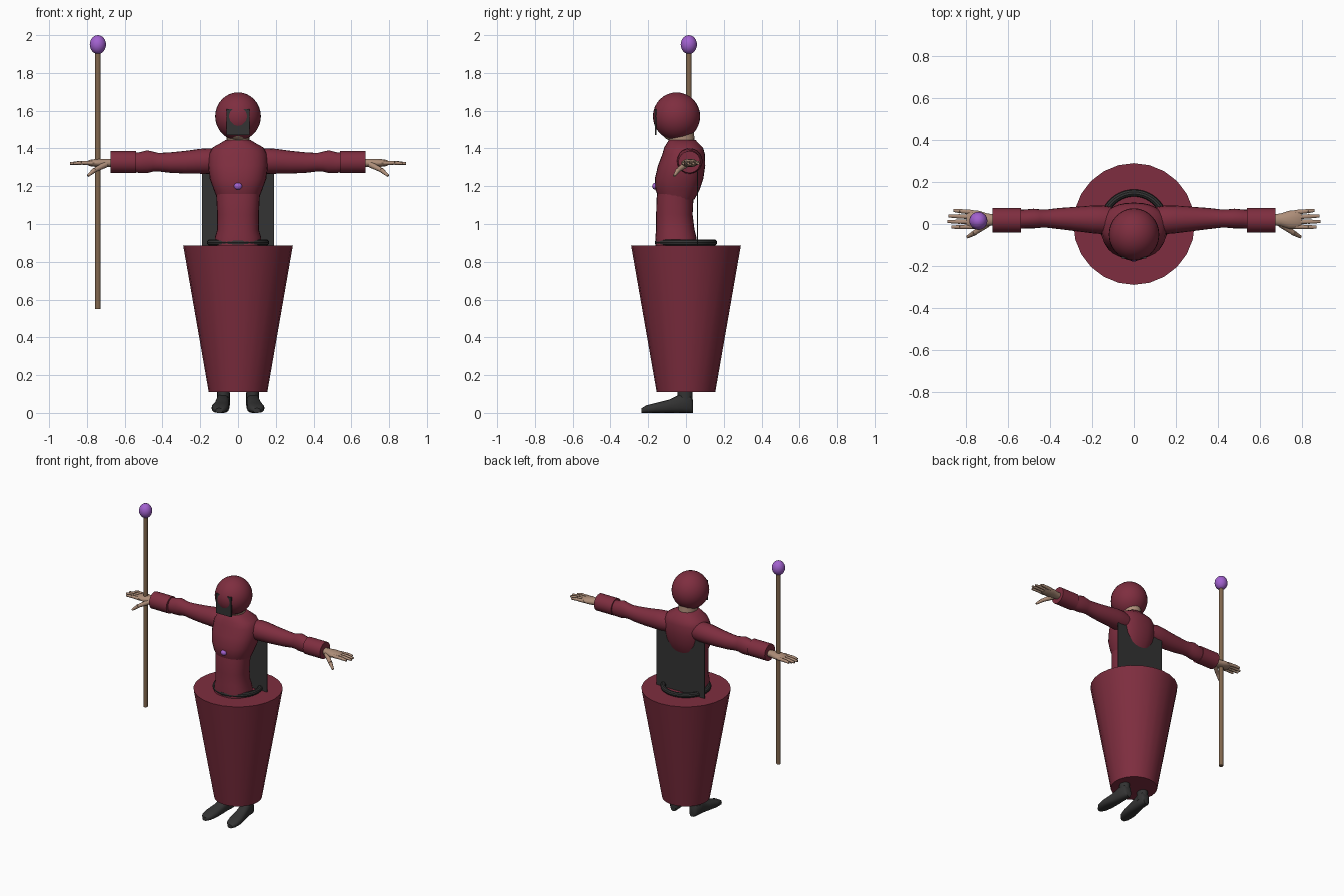
import bpy, bmesh, math
from mathutils import Vector

if "Cube" in bpy.data.objects:
    bpy.data.objects.remove(bpy.data.objects["Cube"])


def material(name, rgb):
    m = bpy.data.materials.new(name)
    m.use_nodes = True
    m.diffuse_color = (*rgb, 1)
    m.node_tree.nodes["Principled BSDF"].inputs["Base Color"].default_value = (*rgb, 1)
    return m


RED = material("dark red cloth", (0.21, 0.027, 0.05))
DARK = material("charcoal", (0.033, 0.033, 0.033))
SKIN = material("skin", (0.42, 0.27, 0.19))
WOOD = material("brown wood", (0.22, 0.135, 0.075))
PURPLE = material("purple gem", (0.36, 0.12, 0.62))


def finish(name, bm, mat, angle=50):
    bmesh.ops.recalc_face_normals(bm, faces=bm.faces)
    me = bpy.data.meshes.new(name)
    bm.to_mesh(me)
    bm.free()
    ob = bpy.data.objects.new(name, me)
    bpy.context.collection.objects.link(ob)
    me.materials.append(mat)
    bpy.ops.object.select_all(action="DESELECT")
    ob.select_set(True)
    bpy.context.view_layer.objects.active = ob
    bpy.ops.object.shade_smooth_by_angle(angle=math.radians(angle))
    return ob


def loft(name, mat, axis, rings, sides=20, power=1.0, angle=50):
    """Rings of (position, centre a, centre b, radius a, radius b) along an axis."""
    bm = bmesh.new()
    loops = []
    for pos, ca, cb, ra, rb in rings:
        loop = []
        for i in range(sides):
            t = math.tau * i / sides
            c, s = math.cos(t), math.sin(t)
            co = [ca + ra * math.copysign(abs(c) ** power, c),
                  cb + rb * math.copysign(abs(s) ** power, s)]
            co.insert(axis, pos)
            loop.append(bm.verts.new(co))
        loops.append(loop)
    for a, b in zip(loops, loops[1:]):
        for i in range(sides):
            j = (i + 1) % sides
            bm.faces.new((a[i], a[j], b[j], b[i]))
    bm.faces.new(loops[0])
    bm.faces.new(loops[-1])
    return finish(name, bm, mat, angle)


def ball(name, mat, centre, radii, segs=32):
    bm = bmesh.new()
    bmesh.ops.create_uvsphere(bm, u_segments=segs, v_segments=segs // 2, radius=1)
    bmesh.ops.scale(bm, vec=radii, verts=bm.verts)
    bmesh.ops.translate(bm, vec=centre, verts=bm.verts)
    return finish(name, bm, mat)


def rod(name, mat, start, end, r1, r2, sides=10):
    start, end = Vector(start), Vector(end)
    d = end - start
    bm = bmesh.new()
    bmesh.ops.create_cone(bm, cap_ends=True, segments=sides, radius1=r1, radius2=r2, depth=d.length)
    bmesh.ops.rotate(bm, matrix=d.to_track_quat("Z", "Y").to_matrix(), verts=bm.verts)
    bmesh.ops.translate(bm, vec=(start + end) / 2, verts=bm.verts)
    return finish(name, bm, mat)


def plate(name, mat, centre, size):
    bm = bmesh.new()
    bmesh.ops.create_cube(bm, size=1)
    bmesh.ops.scale(bm, vec=size, verts=bm.verts)
    bmesh.ops.translate(bm, vec=centre, verts=bm.verts)
    return finish(name, bm, mat)


# Skirt and belt
loft("skirt", RED, 2, [(0.11, 0, 0, 0.155, 0.155), (0.885, 0, 0, 0.29, 0.29)], 24)
bpy.ops.mesh.primitive_torus_add(major_radius=0.148, minor_radius=0.017, location=(0, 0, 0.902),
                                 major_segments=40, minor_segments=10)
belt = bpy.context.object
belt.name = "belt"
belt.data.materials.append(DARK)
bpy.ops.object.shade_smooth_by_angle()


# Torso: rings given as height, half width, front, back
def body(name, rows):
    loft(name, RED, 2, [(z, 0, (f + b) / 2, w, (b - f) / 2) for z, w, f, b in rows], 28, 0.85)


body("waist", [(0.87, 0.125, -0.16, 0.06), (0.93, 0.122, -0.162, 0.055), (0.97, 0.11, -0.158, 0.045),
               (1.05, 0.11, -0.158, 0.035), (1.14, 0.115, -0.155, 0.04), (1.24, 0.12, -0.14, 0.06)])
body("chest", [(1.13, 0.108, -0.14, 0.045), (1.18, 0.128, -0.161, 0.072), (1.24, 0.15, -0.165, 0.092),
               (1.31, 0.158, -0.148, 0.102), (1.37, 0.154, -0.125, 0.1), (1.405, 0.135, -0.115, 0.09),
               (1.43, 0.09, -0.1, 0.065), (1.445, 0.065, -0.09, 0.05)])
ball("chest_gem", PURPLE, (0, -0.163, 1.2), (0.022, 0.016, 0.018), 16)
plate("back_panel", DARK, (0, 0.06, 1.11), (0.38, 0.006, 0.46))

# Head
loft("neck", SKIN, 2, [(1.4, 0, -0.02, 0.06, 0.068), (1.52, 0, -0.03, 0.06, 0.07)])
ball("face", SKIN, (0, -0.06, 1.53), (0.065, 0.085, 0.093))
ball("hood", RED, (0, -0.05, 1.57), (0.121, 0.125, 0.127))
plate("face_plate", DARK, (0, -0.16, 1.54), (0.12, 0.009, 0.14))

for s, side in ((1, "left"), (-1, "right")):
    # Sleeve and cuff
    loft(side + "_sleeve", RED, 0, [(s * x, y, z, ry, rz) for x, y, z, ry, rz in (
        (0.1, 0.02, 1.33, 0.06, 0.06), (0.15, 0.02, 1.333, 0.068, 0.068), (0.2, 0.022, 1.332, 0.066, 0.066),
        (0.28, 0.024, 1.327, 0.058, 0.06), (0.36, 0.026, 1.325, 0.05, 0.054), (0.42, 0.026, 1.327, 0.043, 0.049),
        (0.45, 0.026, 1.33, 0.044, 0.053), (0.48, 0.026, 1.33, 0.047, 0.06), (0.52, 0.024, 1.325, 0.045, 0.055),
        (0.56, 0.022, 1.325, 0.045, 0.05))])
    loft(side + "_cuff", RED, 0, [(s * 0.54, 0.018, 1.328, 0.058, 0.058), (s * 0.676, 0.018, 1.328, 0.058, 0.058)], 24)
    # Hand
    loft(side + "_palm", SKIN, 0, [(s * x, y, 1.323, ry, rz) for x, y, ry, rz in (
        (0.66, 0.02, 0.026, 0.022), (0.7, 0.02, 0.03, 0.023), (0.74, 0.02, 0.043, 0.023),
        (0.78, 0.022, 0.045, 0.018), (0.8, 0.024, 0.038, 0.01))], 14)
    for i, tip in enumerate((0.87, 0.89, 0.885, 0.86)):
        y = -0.013 + 0.023 * i
        knuckle = (s * 0.83, y * 1.1, 1.324)
        rod(f"{side}_finger_{i + 1}", SKIN, (s * 0.77, y, 1.323), knuckle, 0.012, 0.01)
        rod(f"{side}_fingertip_{i + 1}", SKIN, knuckle, (s * tip, y * 1.15, 1.32), 0.011, 0.007)
    rod(side + "_thumb", SKIN, (s * 0.7, 0, 1.315), (s * 0.76, -0.042, 1.285), 0.017, 0.012)
    rod(side + "_thumb_tip", SKIN, (s * 0.76, -0.042, 1.285), (s * 0.795, -0.062, 1.255), 0.013, 0.007)
    # Boot and ankle, splayed slightly outward toward the toe
    loft(side + "_boot", DARK, 1, [(y, s * x, h / 2, w, h / 2) for y, x, w, h in (
        (0.038, 0.075, 0.02, 0.06), (0.025, 0.077, 0.033, 0.095), (-0.03, 0.08, 0.034, 0.1),
        (-0.09, 0.086, 0.04, 0.07), (-0.16, 0.094, 0.046, 0.053), (-0.21, 0.098, 0.038, 0.04),
        (-0.235, 0.1, 0.018, 0.025))], 16, 0.75)
    loft(side + "_ankle", DARK, 2, [(0.04, s * 0.077, -0.005, 0.034, 0.042), (0.14, s * 0.077, -0.005, 0.033, 0.038)], 16)

# Staff held in the right hand
rod("staff", WOOD, (-0.742, 0.015, 0.55), (-0.742, 0.015, 1.93), 0.015, 0.015, 16)
ball("staff_orb", PURPLE, (-0.742, 0.015, 1.95), (0.043, 0.043, 0.05), 24)
